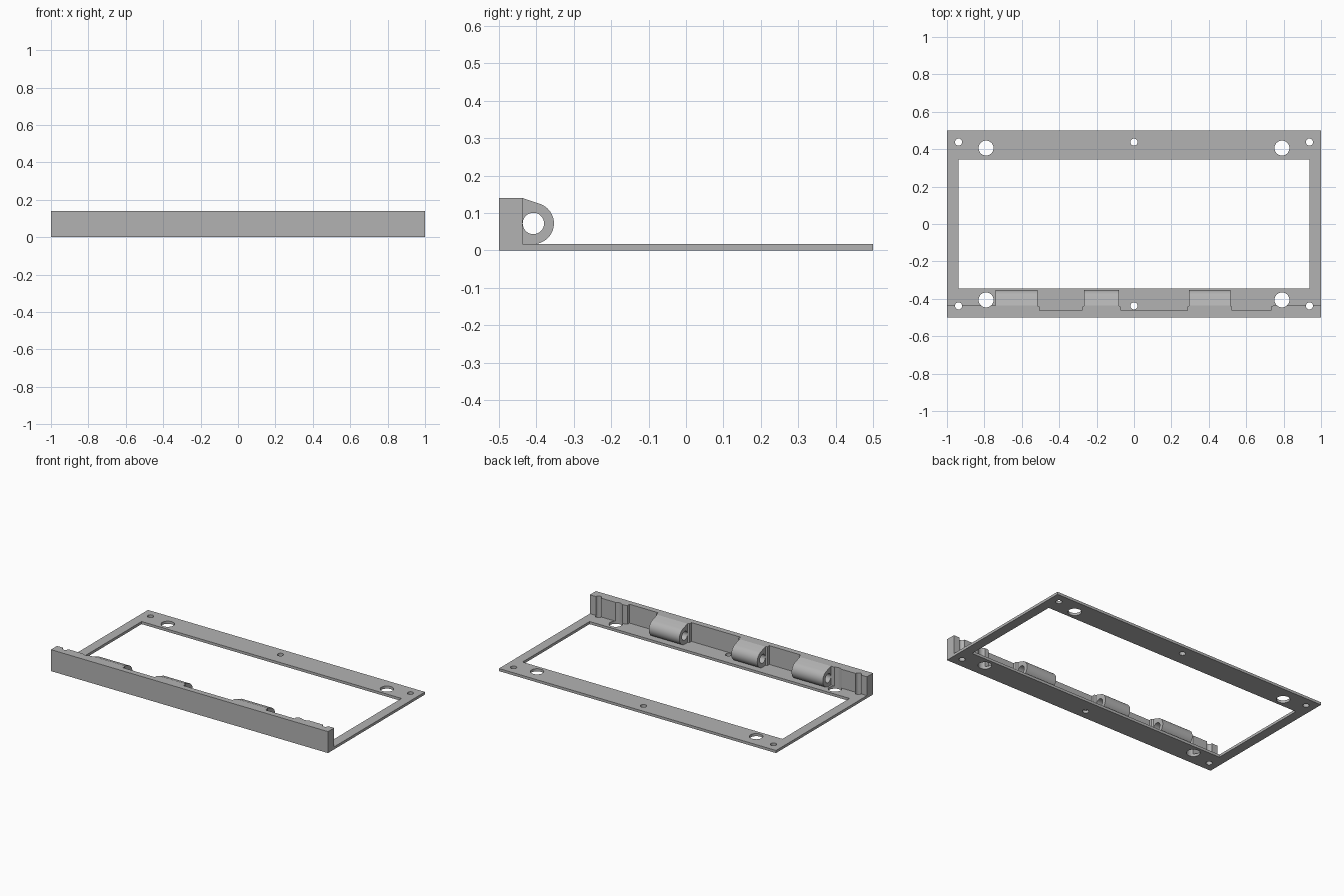
import bpy
import bmesh
from math import cos, sin, radians, tau
from mathutils import Vector

cube = bpy.data.objects.get("Cube")
if cube:
    bpy.data.objects.remove(cube, do_unlink=True)

PLATE_TOP, WALL_TOP = 0.017, 0.14
WALL_BACK, RECESS_BACK = -0.437, -0.463

grey = bpy.data.materials.new("plain grey")
grey.use_nodes = True
grey.diffuse_color = (0.45, 0.45, 0.45, 1)
grey.node_tree.nodes["Principled BSDF"].inputs["Base Color"].default_value = (0.45, 0.45, 0.45, 1)


def circle(u, v, r, n=48):
    return [(u + r * cos(tau * i / n), v + r * sin(tau * i / n)) for i in range(n)]


def rect(x, y):
    return [(-x, -y), (x, -y), (x, y), (-x, y)]


def prism(name, outlines, lo, hi, axis="z"):
    """Extrude closed outlines along z (outline in x, y) or x (outline in y, z)."""
    bm = bmesh.new()
    for outline in outlines:
        place = (lambda u, v: (u, v, lo)) if axis == "z" else (lambda u, v: (lo, u, v))
        face = bm.faces.new([bm.verts.new(place(u, v)) for u, v in outline])
        new = bmesh.ops.extrude_face_region(bm, geom=[face])["geom"]
        step = Vector((0, 0, hi - lo)) if axis == "z" else Vector((hi - lo, 0, 0))
        bmesh.ops.translate(bm, vec=step, verts=[g for g in new if isinstance(g, bmesh.types.BMVert)])
    bmesh.ops.recalc_face_normals(bm, faces=bm.faces)
    mesh = bpy.data.meshes.new(name)
    bm.to_mesh(mesh)
    bm.free()
    mesh.materials.append(grey)
    obj = bpy.data.objects.new(name, mesh)
    bpy.context.collection.objects.link(obj)
    return obj


def activate(obj):
    bpy.ops.object.select_all(action="DESELECT")
    obj.select_set(True)
    bpy.context.view_layer.objects.active = obj


def cut(obj, cutter):
    activate(obj)
    mod = obj.modifiers.new("cut", "BOOLEAN")
    mod.operation, mod.solver, mod.object = "DIFFERENCE", "EXACT", cutter
    bpy.ops.object.modifier_apply(modifier=mod.name)
    bpy.ops.object.shade_smooth_by_angle(angle=radians(30))


# Screw holes and larger locating holes, mirrored front to back
holes = []
for side in (-1, 1):
    holes += [circle(x, side * 0.438, 0.019) for x in (-0.938, 0, 0.938)]
    holes += [circle(x, side * 0.406, 0.04) for x in (-0.791, 0.791)]
drill = prism("hole_cutter", holes, -0.1, 0.3)
window = prism("window_cutter", [rect(0.938, 0.346)], -0.1, 0.3)

# Flat frame
frame = prism("base_frame", [rect(1, 0.5)], 0, PLATE_TOP)
cut(frame, window)
cut(frame, drill)

# Front wall with recesses between the hinge barrels
plan = [(1, -0.5), (-1, -0.5), (-1, WALL_BACK)]
for a, b in ((-0.515, -0.267), (-0.08, 0.295), (0.515, 0.742)):
    plan += [(a, WALL_BACK), (a + 0.01, WALL_BACK - 0.006), (a + 0.01, RECESS_BACK),
             (b - 0.01, RECESS_BACK), (b - 0.01, WALL_BACK - 0.006), (b, WALL_BACK)]
plan.append((1, WALL_BACK))
wall = prism("front_wall", [plan], PLATE_TOP, WALL_TOP)
cut(wall, drill)

# Hinge barrels with a pin bore running through them
cy, cz, radius = -0.408, 0.072, 0.055
arc = [radians(-90 + 160 * i / 28) for i in range(29)]
profile = [(WALL_BACK, WALL_TOP), (WALL_BACK, PLATE_TOP)]
profile += [(cy + radius * cos(t), cz + radius * sin(t)) for t in arc]
bore = prism("bore_cutter", [circle(cy, cz, 0.0285)], -1.2, 1.2, "x")
for label, a, b in (("right", -0.74, -0.515), ("middle", -0.267, -0.08), ("left", 0.295, 0.515)):
    cut(prism("hinge_barrel_" + label, [profile], a, b, "x"), bore)

for cutter in (drill, window, bore):
    bpy.data.objects.remove(cutter, do_unlink=True)
